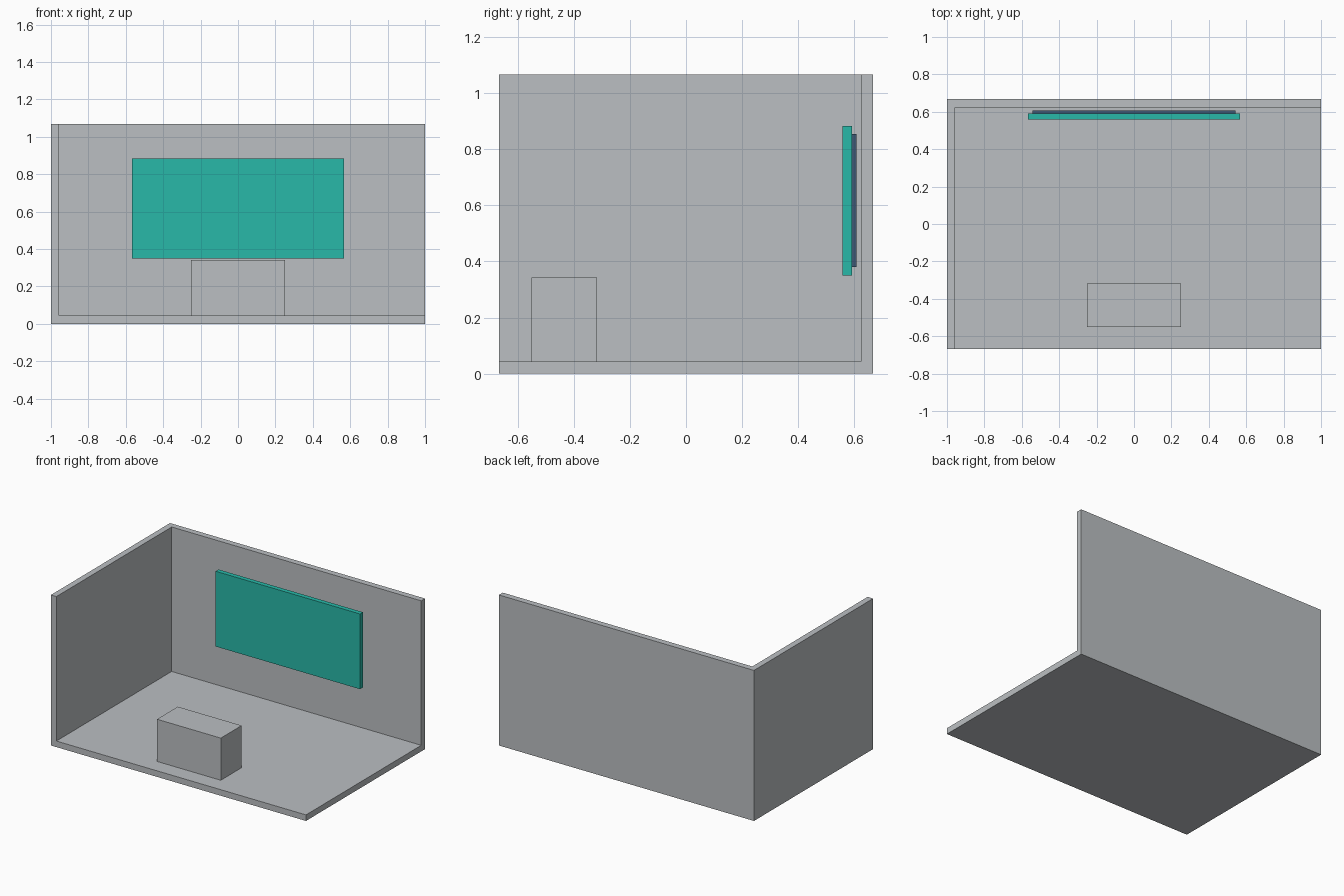
import bpy

default_cube = bpy.data.objects.get("Cube")
if default_cube:
    bpy.data.objects.remove(default_cube, do_unlink=True)


def make_material(name, rgb):
    mat = bpy.data.materials.new(name)
    mat.use_nodes = True
    linear = [(c / 255 / 12.92) if c < 11 else ((c / 255 + 0.055) / 1.055) ** 2.4 for c in rgb]
    colour = (*linear, 1.0)
    mat.diffuse_color = colour
    mat.node_tree.nodes["Principled BSDF"].inputs["Base Color"].default_value = colour
    return mat


def box(name, x, y, z, mat):
    """Add a box spanning the given (min, max) ranges."""
    spans = (x, y, z)
    bpy.ops.mesh.primitive_cube_add(size=1, location=[(a + b) / 2 for a, b in spans])
    obj = bpy.context.object
    obj.name = obj.data.name = name
    obj.scale = [b - a for a, b in spans]
    bpy.ops.object.transform_apply(location=False, rotation=False, scale=True)
    obj.data.materials.append(mat)
    return obj


grey = make_material("light grey", (187, 191, 194))
teal = make_material("teal", (40, 185, 169))
slate = make_material("slate blue", (62, 88, 115))

W, D, H = 1.0, 0.667, 1.067   # half width, half depth, height
T = 0.043                     # wall and floor thickness

# Room shell: floor, back wall and one side wall
box("floor", (-W, W), (-D, D), (0, T), grey)
box("back_wall", (-W, W), (D - T, D), (T, H), grey)
box("right_wall", (-W, -W + T), (-D, D - T), (T, H), grey)

# Desk block near the front
box("desk", (-0.25, 0.25), (-0.55, -0.317), (T, 0.342), grey)

# Wall screen with its recessed backing, standing just clear of the wall
box("screen", (-0.566, 0.566), (0.558, 0.591), (0.35, 0.883), teal)
box("screen_backing", (-0.544, 0.544), (0.591, 0.608), (0.38, 0.855), slate)
